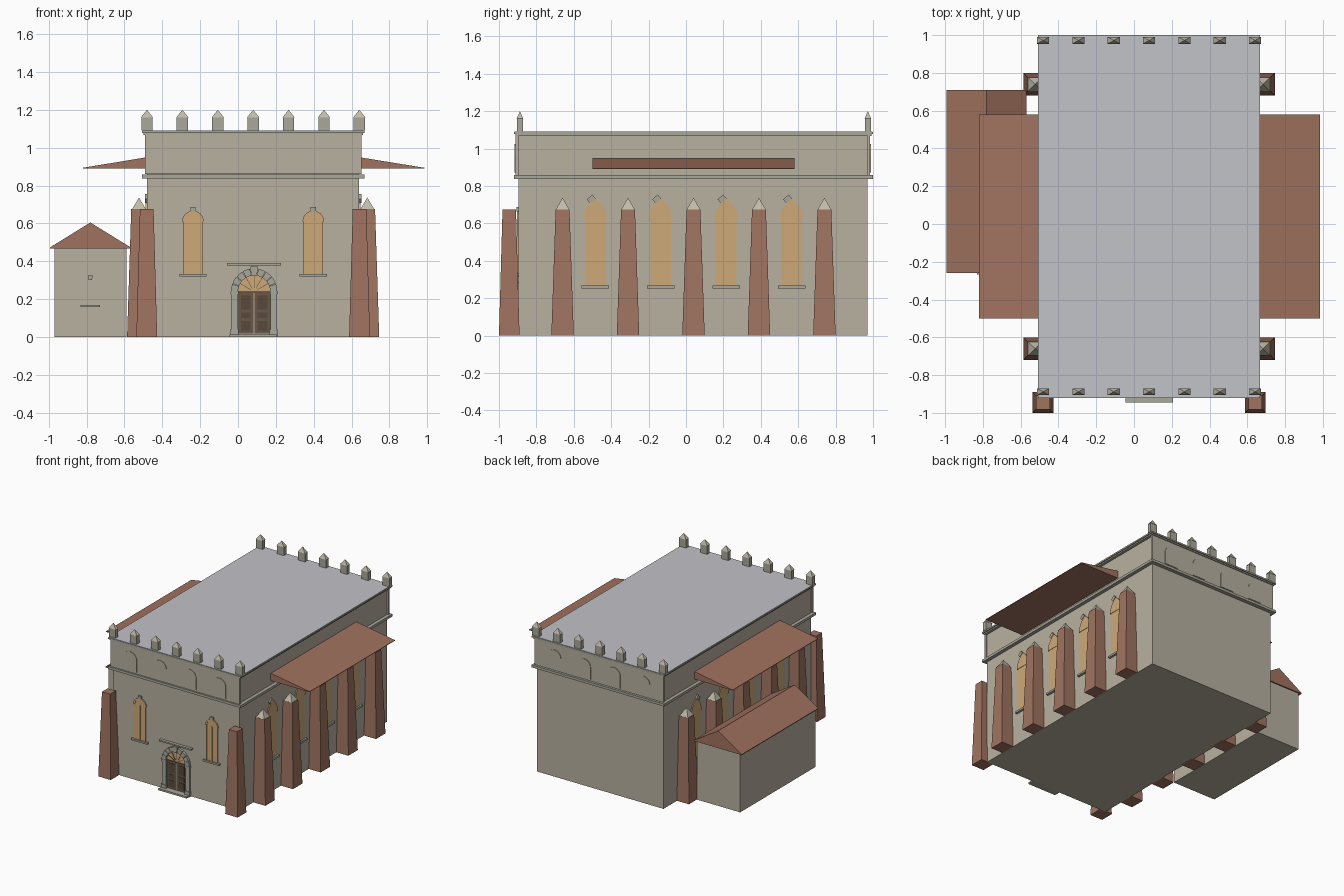
import bpy, bmesh, math
from mathutils import Vector

if "Cube" in bpy.data.objects:
    bpy.data.objects.remove(bpy.data.objects["Cube"])


def material(name, r, g, b):
    m = bpy.data.materials.new(name)
    lin = [((c / 255 + 0.055) / 1.055) ** 2.4 for c in (r, g, b)]
    m.diffuse_color = (*lin, 1)
    m.use_nodes = True
    m.node_tree.nodes["Principled BSDF"].inputs["Base Color"].default_value = m.diffuse_color
    return m


WALL = material("wall stone", 184, 177, 160)
TRIM = material("trim stone", 170, 168, 154)
CAP = material("pale cap stone", 192, 187, 170)
BRICK = material("brick", 160, 116, 97)
TILE = material("roof tile", 160, 114, 95)
GLASS = material("amber glass", 206, 169, 120)
LEAD = material("flat roof grey", 194, 195, 200)
WOOD = material("dark door wood", 104, 88, 72)
PANEL = material("door panel wood", 88, 73, 60)

CX, XL, XR, YF, YB = 0.08, -0.48, 0.64, -0.895, 0.97


def mesh(name, verts, faces, mat):
    bm = bmesh.new()
    vs = [bm.verts.new(v) for v in verts]
    for f in faces:
        bm.faces.new([vs[i] for i in f])
    bmesh.ops.recalc_face_normals(bm, faces=bm.faces[:])
    me = bpy.data.meshes.new(name)
    bm.to_mesh(me)
    bm.free()
    me.materials.append(mat)
    ob = bpy.data.objects.new(name, me)
    bpy.context.collection.objects.link(ob)
    return ob


def loft(name, a, b, mat):
    """Closed solid between two matching outlines."""
    n = len(a)
    sides = [(i, (i + 1) % n, n + (i + 1) % n, n + i) for i in range(n)]
    return mesh(name, a + b, sides + [tuple(range(n)), tuple(range(n, 2 * n))], mat)


def rect(cx, cy, hx, hy, z):
    return [(cx - hx, cy - hy, z), (cx + hx, cy - hy, z), (cx + hx, cy + hy, z), (cx - hx, cy + hy, z)]


def box(name, x0, x1, y0, y1, z0, z1, mat):
    c = ((x0 + x1) / 2, (y0 + y1) / 2, (x1 - x0) / 2, (y1 - y0) / 2)
    return loft(name, rect(*c, z0), rect(*c, z1), mat)


def pyramid(name, cx, cy, hx, hy, z0, z1, mat):
    return mesh(name, rect(cx, cy, hx, hy, z0) + [(cx, cy, z1)],
                [(0, 1, 2, 3), (0, 1, 4), (1, 2, 4), (2, 3, 4), (3, 0, 4)], mat)


# Wall frames: (along wall, height, distance out) -> world
def front(u, z, d): return (u, YF - d, z)
def right(u, z, d): return (XR + d, u, z)
def left(u, z, d): return (XL - d, u, z)
def frieze_front(u, z, d): return (u, -0.912 - d, z)
def frieze_back(u, z, d): return (u, 0.985 + d, z)
def annex_front(u, z, d): return (u, -0.25 - d, z)


def plate(name, wall, pts, d, mat, d0=-0.01):
    return loft(name, [wall(u, z, d0) for u, z in pts], [wall(u, z, d) for u, z in pts], mat)


def bar(name, wall, u0, u1, z0, z1, d, mat):
    return plate(name, wall, [(u0, z0), (u1, z0), (u1, z1), (u0, z1)], d, mat)


def arc(cu, cz, r, a0=0, a1=180, n=12):
    return [(cu + r * math.cos(math.radians(a0 + (a1 - a0) * i / n)),
             cz + r * math.sin(math.radians(a0 + (a1 - a0) * i / n))) for i in range(n + 1)]


def pointed(cu, z, w, h, n=6):
    """Pointed arch head, half width w, rise h."""
    k = (h * h - w * w) / (2 * w)
    R = w + k
    top = math.degrees(math.asin(h / R))
    r = arc(cu - k, z, R, 0, top, n)
    return r + [(2 * cu - u, v) for u, v in reversed(r[:-1])]


# Main hall, frieze and cornices
box("hall_walls", XL, XR, YF, YB, 0, 0.85, WALL)
box("frieze_walls", XL, XR, YF, YB, 0.85, 1.08, WALL)
box("frieze_front_slab", -0.49, 0.653, -0.912, YF, 0.86, 1.075, WALL)
box("frieze_back_slab", -0.49, 0.653, YB, 0.985, 0.86, 1.075, WALL)
for nm, z0, z1, e in (("lower_cornice", 0.838, 0.858, 0), ("upper_cornice_bed", 1.068, 1.078, 0.008),
                      ("upper_cornice", 1.078, 1.088, 0)):
    box(nm, -0.507 + e, 0.668 - e, -0.92 + e, 1.0 - e, z0, z1, TRIM)
box("flat_roof", -0.505, 0.666, -0.918, 0.998, 1.088, 1.092, LEAD)

# Merlons along front and back
for y in (-0.888, 0.972):
    for i in range(7):
        x = CX + (i - 3) * 0.187
        box("merlon", x - 0.03, x + 0.03, y - 0.016, y + 0.016, 1.09, 1.16, TRIM)
        pyramid("merlon_cap", x, y, 0.032, 0.018, 1.16, 1.2, CAP)

# Blind arches in both friezes
for wall in (frieze_front, frieze_back):
    for i in range(4):
        u = CX + (i - 1.5) * 0.263
        plate("blind_arch", wall, [(u - 0.058, 0.873), (u + 0.058, 0.873)] + arc(u, 0.967, 0.058), 0.004, WALL)

# Buttresses: sides with stone caps, front corners flat topped
for s in (-1, 1):
    x = CX + s * 0.603
    for i in range(5):
        y = 0.04 + (i - 2) * 0.35
        loft("side_buttress", rect(x, y, 0.063, 0.06, 0), rect(x, y, 0.041, 0.037, 0.675), BRICK)
        pyramid("buttress_cap", x, y, 0.037, 0.036, 0.675, 0.737, CAP)
    x = CX + s * 0.562
    loft("front_buttress", rect(x, -0.945, 0.055, 0.055, 0), rect(x, -0.945, 0.036, 0.036, 0.675), BRICK)

# Pointed side windows
for wall in (left, right):
    for i in range(4):
        u = 0.04 + (i - 1.5) * 0.35
        bar("side_window", wall, u - 0.056, u + 0.056, 0.265, 0.62, 0.005, GLASS)
        plate("side_window_head", wall, pointed(u, 0.62, 0.063, 0.112), 0.008, GLASS)
        bar("side_window_sill", wall, u - 0.073, u + 0.073, 0.253, 0.268, 0.018, TRIM)
        key = [(u - 0.022 + 0.024 * math.cos(math.radians(a)), 0.731 + 0.024 * math.sin(math.radians(a)))
               for a in (5, 75, 185, 255)]
        plate("side_window_keystone", wall, key, 0.012, TRIM)

# Round-headed front windows
for u in (CX - 0.318, CX + 0.318):
    bar("front_window", front, u - 0.052, u + 0.052, 0.33, 0.612, 0.004, GLASS)
    bar("front_window_mullion", front, u - 0.005, u + 0.005, 0.33, 0.61, 0.009, GLASS)
    for s in (-1, 1):
        bar("front_window_stile", front, u + s * 0.048 - 0.004, u + s * 0.048 + 0.004, 0.33, 0.61, 0.008, GLASS)
    plate("front_window_head", front, arc(u, 0.61, 0.045), 0.005, GLASS)
    plate("front_window_arch", front, arc(u, 0.61, 0.057) + arc(u, 0.61, 0.044, 180, 0), 0.009, GLASS)
    bar("front_window_sill", front, u - 0.072, u + 0.072, 0.319, 0.332, 0.018, TRIM)
    bar("front_window_keystone", front, u - 0.014, u + 0.014, 0.664, 0.687, 0.012, TRIM)

# Door leaves with panels
DX = 0.085
for s in (-1, 1):
    a, b = sorted((DX + s * 0.002, DX + s * 0.086))
    bar("door_leaf", front, a, b, 0.018, 0.238, 0.004, WOOD)
    for z0, z1 in ((0.032, 0.085), (0.1, 0.13), (0.145, 0.22)):
        bar("door_panel", front, a + 0.016, b - 0.016, z0, z1, 0.007, PANEL)
bar("door_transom", front, DX - 0.088, DX + 0.088, 0.234, 0.243, 0.01, WOOD)

# Fanlight with radiating bars
plate("fanlight", front, arc(DX, 0.24, 0.086), 0.004, GLASS)
for i in range(1, 6):
    a = math.radians(i * 30)
    c, s = math.cos(a), math.sin(a)
    pts = [(DX + r * c - t * s, 0.24 + r * s + t * c)
           for r, t in ((0.02, -0.0015), (0.085, -0.0015), (0.085, 0.0015), (0.02, 0.0015))]
    plate("fanlight_bar", front, pts, 0.008, WOOD)

# Stone door surround: voussoirs, keystone, jambs, step and hood
for i in range(9):
    a0, a1 = i * 20 + 0.6, i * 20 + 19.4
    plate("voussoir", front, arc(DX, 0.24, 0.122, a0, a1, 3) + arc(DX, 0.24, 0.085, a1, a0, 3), 0.018, TRIM)
plate("door_keystone", front, [(DX - 0.013, 0.323), (DX + 0.013, 0.323), (DX + 0.02, 0.373), (DX - 0.02, 0.373)],
      0.024, TRIM)
for s in (-1, 1):
    u = DX + s * 0.104
    bar("door_jamb", front, u - 0.018, u + 0.018, 0, 0.226, 0.015, TRIM)
    bar("door_impost", front, u - 0.021, u + 0.021, 0.226, 0.241, 0.02, TRIM)
    bar("door_plinth", front, u - 0.022, u + 0.022, 0, 0.04, 0.022, TRIM)
bar("door_step", front, DX - 0.13, DX + 0.122, 0, 0.014, 0.05, TRIM)
bar("door_hood", front, DX - 0.142, DX + 0.142, 0.379, 0.39, 0.024, TRIM)

# Lean-to canopies on both sides
for wall, end in ((right, 0.345), (left, 0.34)):
    prof = [(0, 0.89), (end, 0.89), (end, 0.894), (0.012, 0.948), (0, 0.948)]
    loft("side_canopy", [wall(-0.5, z, d) for d, z in prof], [wall(0.58, z, d) for d, z in prof], TILE)

# Annex with gabled tile roof
box("annex_walls", -0.97, -0.588, -0.25, 0.7, 0, 0.475, WALL)
gable = [(-0.992, 0.468), (-0.568, 0.468), (-0.568, 0.474), (-0.78, 0.605), (-0.992, 0.474)]
loft("annex_roof", [(x, -0.26, z) for x, z in gable], [(x, 0.71, z) for x, z in gable], TILE)
bar("annex_sill", annex_front, -0.832, -0.728, 0.158, 0.17, 0.018, TRIM)
plate("annex_keystone", annex_front, [(-0.788, 0.3), (-0.772, 0.3), (-0.766, 0.326), (-0.794, 0.326)], 0.008, TRIM)
